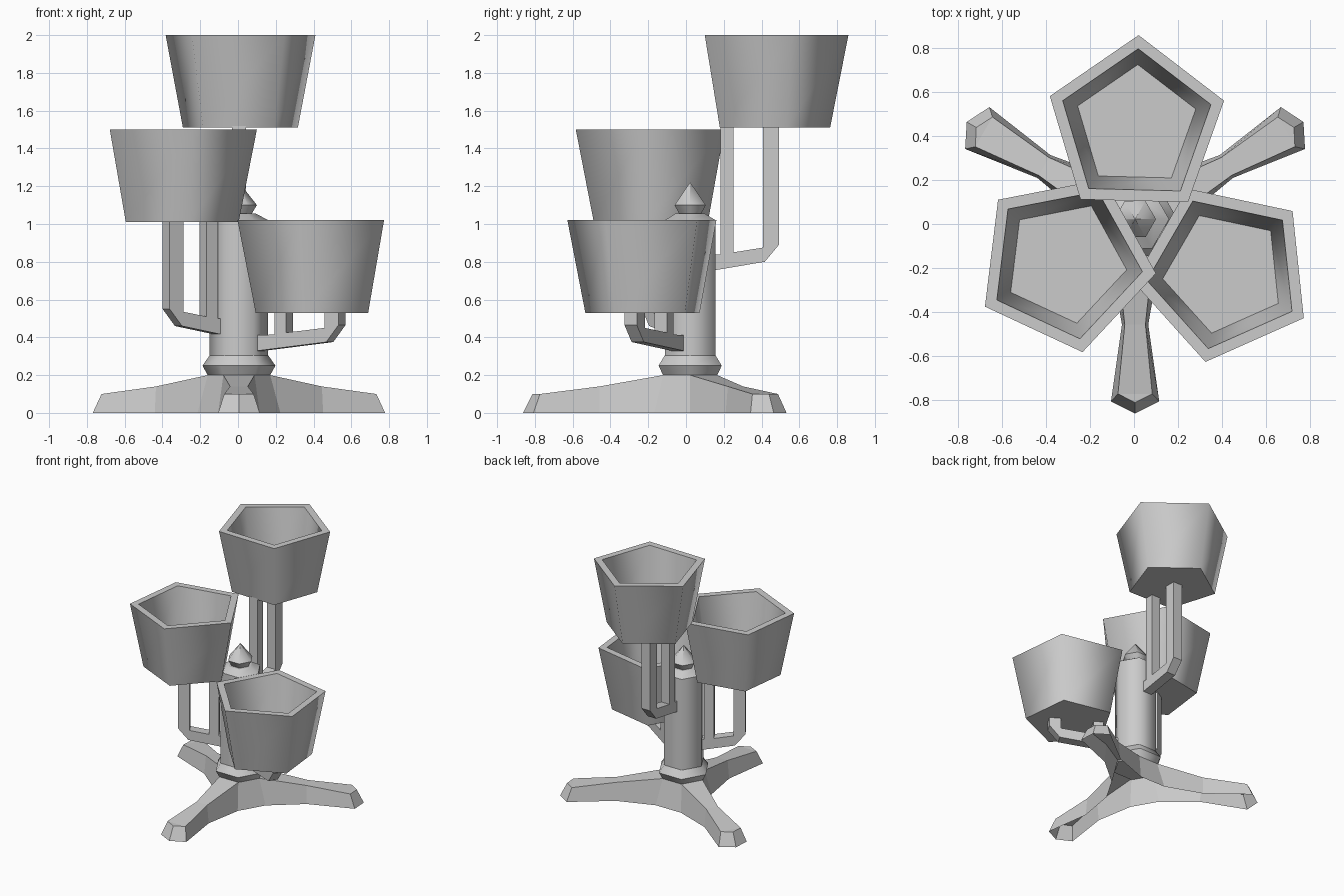
import bpy, bmesh
from math import sin, cos, pi, radians

if "Cube" in bpy.data.objects:
    bpy.data.objects.remove(bpy.data.objects["Cube"])

CX, CY = 0.005, 0.022   # axis of the pole


def finish(name, bm, smooth=False):
    bmesh.ops.recalc_face_normals(bm, faces=bm.faces)
    if smooth:
        # smooth around the axis, sharp along every horizontal ring
        for f in bm.faces:
            f.smooth = True
        for e in bm.edges:
            if abs(e.verts[0].co.z - e.verts[1].co.z) < 1e-4:
                e.smooth = False
    me = bpy.data.meshes.new(name)
    bm.to_mesh(me)
    bm.free()
    ob = bpy.data.objects.new(name, me)
    bpy.context.collection.objects.link(ob)
    return ob


def lathe(name, profile, sides, centre, phase=0.0):
    """Sweep an (r, z) profile around a vertical axis with few sides; caps both ends."""
    bm = bmesh.new()
    rings = []
    for r, z in profile:
        rings.append([bm.verts.new((centre[0] + r * cos(phase + 2 * pi * i / sides),
                                    centre[1] + r * sin(phase + 2 * pi * i / sides), z))
                      for i in range(sides)])
    for a, b in zip(rings, rings[1:]):
        for i in range(sides):
            j = (i + 1) % sides
            bm.faces.new((a[i], a[j], b[j], b[i]))
    bm.faces.new(rings[0])
    bm.faces.new(rings[-1])
    return finish(name, bm, True)


# Three-legged foot: one leg outline repeated, open underneath
def foot():
    bm = bmesh.new()
    #        (along, half width) on the ground, then (along, half width, z) on top
    base = [(0.19, 0.11), (0.48, 0.06), (0.83, 0.11)]
    top = [(0.143, 0.0825, 0.2), (0.48, 0.047, 0.14), (0.795, 0.078, 0.1)]
    low, high = [], []
    for k in range(3):
        a = radians(-90 + 120 * k)

        def vert(r, w, z):
            return bm.verts.new((CX + r * cos(a) - w * sin(a), CY + r * sin(a) + w * cos(a), z))
        low += [vert(r, -w, 0) for r, w in base] + [vert(0.885, 0, 0)]
        low += [vert(r, w, 0) for r, w in reversed(base)]
        t = [vert(r, -w, z) for r, w, z in top] + [vert(0.835, 0, 0.1)]
        t += [vert(r, w, z) for r, w, z in reversed(top)]
        bm.faces.new((t[0], t[1], t[5], t[6]))
        bm.faces.new((t[1], t[2], t[4], t[5]))
        bm.faces.new((t[2], t[3], t[4]))
        high += t
    n = len(low)
    for i in range(n):
        j = (i + 1) % n
        bm.faces.new((low[i], low[j], high[j], high[i]))
    bm.faces.new([high[i] for i in (0, 6, 7, 13, 14, 20)])
    finish("foot", bm)


# U-shaped bracket: side profile extruded to its width, turned to its angle
def bracket(name, angle, ri, ro, zb, zp, width=0.075):
    prof = [(0.1, zb), (ro - 0.075, zb + 0.05), (ro, zb + 0.14), (ro, zp), (ro - 0.085, zp),
            (ro - 0.085, zb + 0.125), (ri + 0.07, zb + 0.1), (ri + 0.07, zp), (ri, zp),
            (ri, zb + 0.09), (0.1, zb + 0.085)]
    a = radians(angle)
    bm = bmesh.new()
    sides = [[bm.verts.new((CX + r * cos(a) - w * sin(a), CY + r * sin(a) + w * cos(a), z))
              for r, z in prof] for w in (-width / 2, width / 2)]
    for s in sides:
        bm.faces.new(s)
    n = len(prof)
    for i in range(n):
        j = (i + 1) % n
        bm.faces.new((sides[0][i], sides[0][j], sides[1][j], sides[1][i]))
    finish(name, bm)


# Five-sided tapered pot with walls and a floor
def pot(name, centre, phase, z):
    lathe(name, [(0.32, z), (0.417, z + 0.49), (0.355, z + 0.49), (0.283, z + 0.04)],
          5, centre, radians(phase))


foot()

# Central column
lathe("collar", [(0.16, 0.19), (0.193, 0.25), (0.155, 0.305)], 6, (CX, CY))
lathe("pole", [(0.155, 0.3), (0.155, 1.02), (0.09, 1.055)], 6, (CX, CY))
lathe("finial", [(0.065, 1.05), (0.095, 1.10), (0.001, 1.22)], 6, (CX, CY))

# Pots on their brackets: name, pot centre, pot turn, pot bottom, arm angle, bar radii, arm bottom
for name, centre, turn, zp, angle, ri, ro, zb in [
        ("back", (0.01, 0.443), 88.5, 1.51, 90, 0.16, 0.47, 0.75),
        ("left", (-0.314, -0.174), -7, 1.01, 210, 0.15, 0.445, 0.41),
        ("right", (0.412, -0.22), -30, 0.53, -30, 0.24, 0.63, 0.325)]:
    pot(name + "_pot", centre, turn, zp)
    bracket(name + "_bracket", angle, ri, ro, zb, zp + 0.01)
